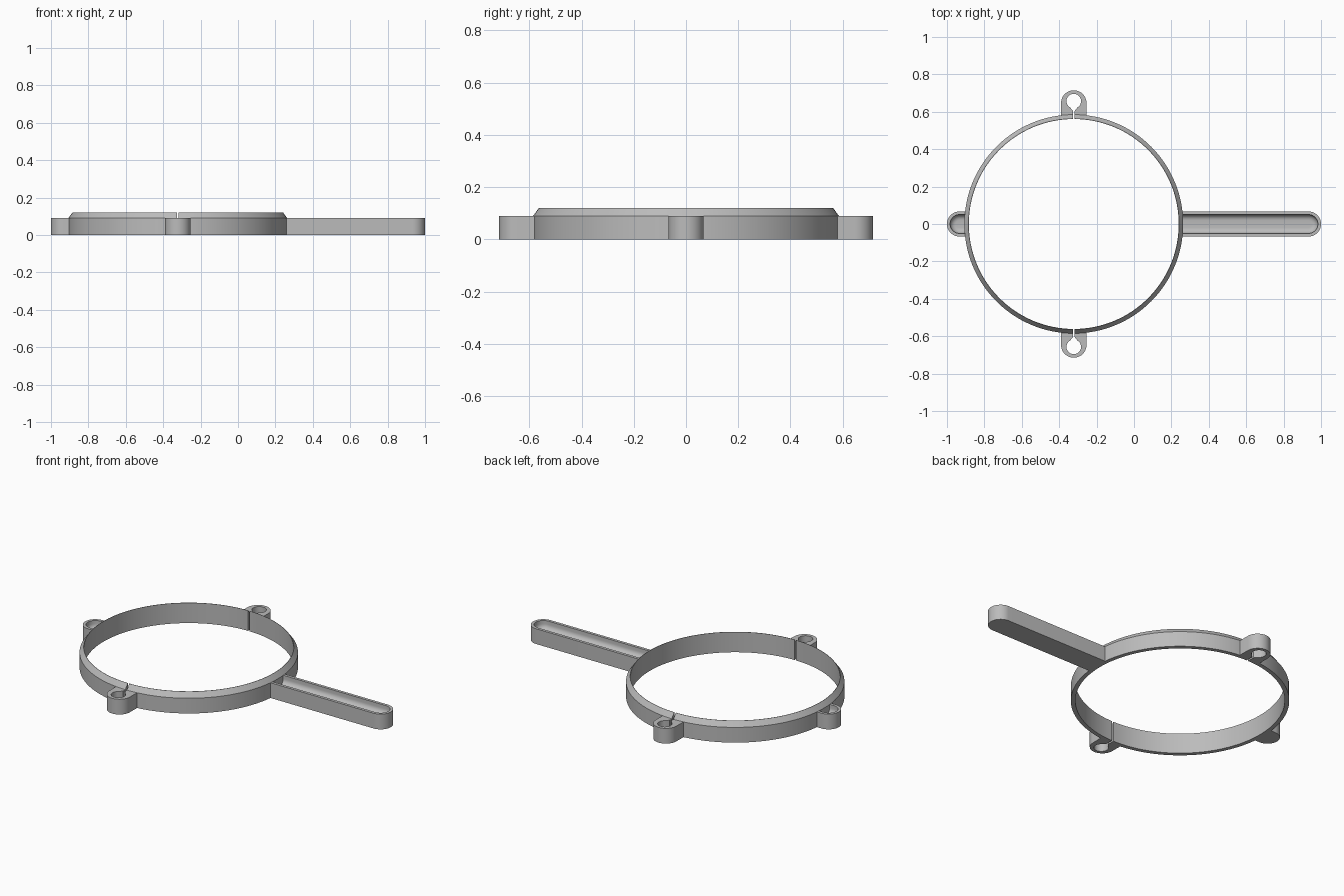
import bpy, bmesh, math
from mathutils import Vector

cube = bpy.data.objects.get("Cube")
if cube:
    bpy.data.objects.remove(cube, do_unlink=True)

CX = -0.322                       # ring centre on x
R_IN, R_OUT = 0.561, 0.585        # ring radii
H_SIDE, H_TOP = 0.09, 0.12        # lug height, ring height
SLIT = 0.005                      # half width of the split

grey = bpy.data.materials.new("grey plastic")
grey.use_nodes = True
colour = (0.5, 0.5, 0.5, 1)
grey.diffuse_color = colour
grey.node_tree.nodes["Principled BSDF"].inputs["Base Color"].default_value = colour


def loft(name, loops, closed=True):
    """Skin a list of equal-length loops and cap the first and last."""
    bm = bmesh.new()
    rows = [[bm.verts.new(p) for p in loop] for loop in loops]
    n = len(rows[0])
    for a, b in zip(rows, rows[1:]):
        for i in range(n):
            j = (i + 1) % n
            bm.faces.new((a[i], a[j], b[j], b[i]))
    bm.faces.new(rows[0])
    bm.faces.new(rows[-1])
    bmesh.ops.recalc_face_normals(bm, faces=bm.faces)
    mesh = bpy.data.meshes.new(name)
    bm.to_mesh(mesh)
    bm.free()
    mesh.materials.append(grey)
    ob = bpy.data.objects.new(name, mesh)
    bpy.context.collection.objects.link(ob)
    bpy.ops.object.select_all(action='DESELECT')
    ob.select_set(True)
    bpy.context.view_layer.objects.active = ob
    bpy.ops.object.shade_smooth_by_angle(angle=math.radians(30))
    return ob


def arc(cx, cy, r, a0, a1, steps):
    angles = [math.radians(a0 + (a1 - a0) * i / steps) for i in range(steps + 1)]
    return [(cx + r * math.cos(a), cy + r * math.sin(a)) for a in angles]


# Split ring: two half hoops with an outward-sloping top
def half_ring(name, side):
    profile = [(R_IN, 0), (R_OUT, 0), (R_OUT, H_SIDE), (R_IN + 0.002, H_TOP), (R_IN, H_TOP)]
    gap = math.asin(SLIT / R_IN)
    loops = []
    for i in range(65):
        a = -math.pi / 2 + gap + (math.pi - 2 * gap) * i / 64
        loops.append([(CX + side * r * math.cos(a), r * math.sin(a), z) for r, z in profile])
    loft(name, loops)


half_ring("left_half_ring", 1)
half_ring("right_half_ring", -1)


# Clamp lugs: rounded ears with a keyhole open towards the ring
def clamp_lug(name, side):
    base, hole_y, hole_r = 0.573, 0.657, 0.039
    outline = [(0.069, base)] + arc(0, 0.647, 0.068, 0, 180, 24) + [(-0.069, base)]
    outline += [(-SLIT, base), (-SLIT, 0.605)]
    outline += arc(0, hole_y, hole_r, 240, -60, 32)
    outline += [(SLIT, 0.605), (SLIT, base)]
    loft(name, [[(CX + x, side * y, z) for x, y in outline] for z in (0, H_SIDE)])


clamp_lug("front_clamp_lug", -1)
clamp_lug("back_clamp_lug", 1)


# Handle and tab: round-ended bars with a trough in the top
def trough_bar(name, side, tip):
    root, radius = 0.573, 0.067
    centre = tip - radius

    def section(r, z):
        pts = [(root, -r)] + arc(centre, 0, r, -90, 90, 24) + [(root, r)]
        return [(CX + side * x, y, z) for x, y in pts]

    loops = [section(radius, 0), section(radius, H_SIDE), section(0.05, H_SIDE)]
    # Curved trough walls down to a narrow flat floor
    for i in range(7):
        a = math.pi / 2 * i / 6
        loops.append(section(0.02 + 0.03 * math.cos(a), 0.07 - 0.03 * math.sin(a)))
    loft(name, loops)


trough_bar("handle", 1, 1 - CX)
trough_bar("end_tab", -1, 1 + CX)
